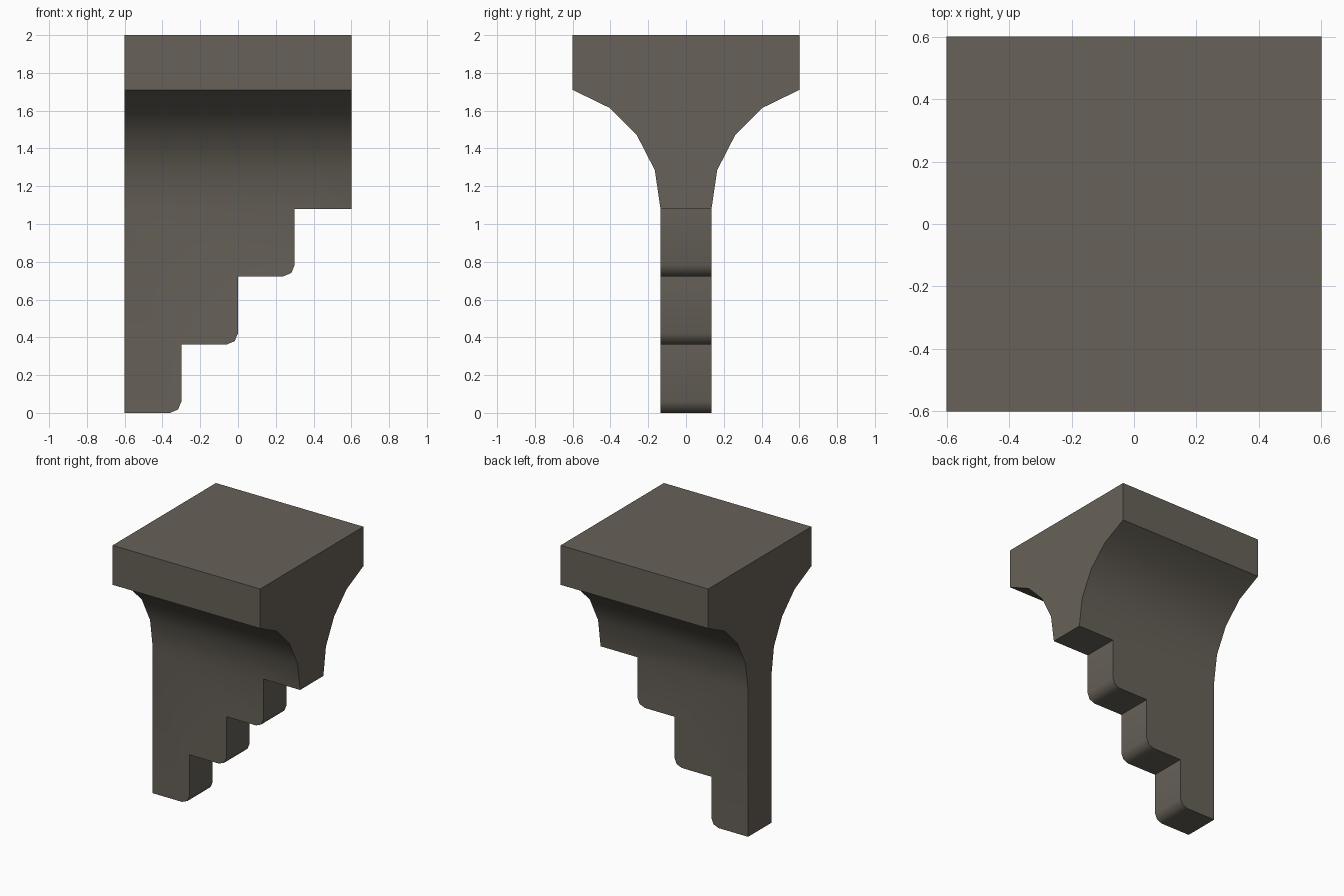
import bpy, bmesh, math
from mathutils import Vector

if "Cube" in bpy.data.objects:
    bpy.data.objects.remove(bpy.data.objects["Cube"])

stone = bpy.data.materials.new("grey_brown_stone")
stone.diffuse_color = (0.135, 0.121, 0.099, 1)
stone.use_nodes = True
stone.node_tree.nodes["Principled BSDF"].inputs["Base Color"].default_value = stone.diffuse_color

HALF, NECK, SEAM = 0.6, 0.135, 1.08
bm = bmesh.new()


def prism(points, offset):
    """Extrude a closed outline by an offset vector."""
    face = bm.faces.new([bm.verts.new(p) for p in points])
    new = bmesh.ops.extrude_face_region(bm, geom=[face], use_keep_orig=True)["geom"]
    bmesh.ops.translate(bm, vec=offset,
                        verts=[g for g in new if isinstance(g, bmesh.types.BMVert)])


# Flared head: half profile (y, z) mirrored, extruded along x
flare = [(NECK, SEAM), (0.165, 1.285), (0.26, 1.47), (0.405, 1.615), (HALF, 1.71), (HALF, 2.0)]
outline = flare + [(-y, z) for y, z in reversed(flare)]
prism([(-HALF, y, z) for y, z in outline], Vector((2 * HALF, 0, 0)))

# Open the underside of the head where the stepped web joins it
under = [f for f in bm.faces if all(abs(v.co.z - SEAM) < 1e-4 for v in f.verts)]
bmesh.ops.bisect_plane(bm, geom=under + list(under[0].edges) + list(under[0].verts),
                       plane_co=(0.3, 0, 0), plane_no=(1, 0, 0))
bmesh.ops.delete(bm, context='FACES_ONLY', geom=[
    f for f in bm.faces
    if all(abs(v.co.z - SEAM) < 1e-4 for v in f.verts) and f.calc_center_median().x < 0.3])

# Stepped web: three steps, each with a rounded lower corner
R, K = 0.06, 0.0176
web = [(-HALF, 0.0)]
for i, z in enumerate((0.0, 0.362, 0.723)):
    x = -0.3 + 0.3 * i
    if i:
        web.append((x - 0.3, z))
    web += [(x - R, z), (x - K, z + K), (x, z + R)]
web += [(0.3, SEAM), (-HALF, SEAM)]
prism([(x, -NECK, z) for x, z in web], Vector((0, 2 * NECK, 0)))
bmesh.ops.delete(bm, context='FACES_ONLY', geom=[
    f for f in bm.faces
    if all(abs(v.co.z - SEAM) < 1e-4 for v in f.verts) and f.calc_center_median().x < 0.3])

# Weld both parts into one closed solid
bmesh.ops.remove_doubles(bm, verts=bm.verts, dist=1e-4)
bmesh.ops.recalc_face_normals(bm, faces=bm.faces)
mesh = bpy.data.meshes.new("stepped_corbel")
bm.to_mesh(mesh)
bm.free()
mesh.materials.append(stone)
corbel = bpy.data.objects.new("stepped_corbel", mesh)
bpy.context.collection.objects.link(corbel)
bpy.context.view_layer.objects.active = corbel
corbel.select_set(True)
bpy.ops.object.shade_smooth_by_angle(angle=math.radians(50))
